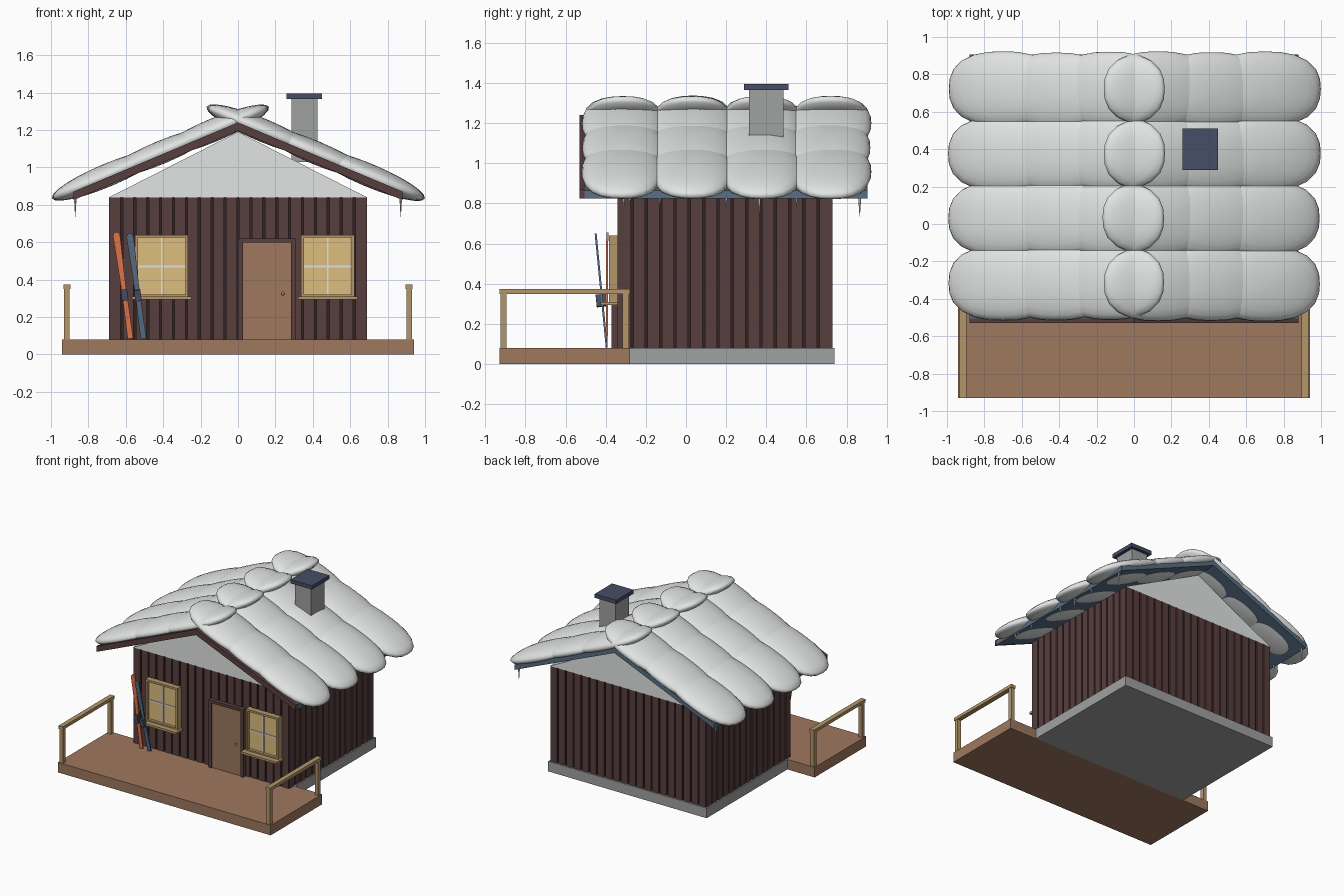
import bpy, bmesh, math, random
from mathutils import Matrix, Vector

random.seed(4)
cube = bpy.data.objects.get("Cube")
if cube:
    bpy.data.objects.remove(cube, do_unlink=True)


def material(name, *rgb):
    col = [((c / 255 + 0.055) / 1.055) ** 2.4 for c in rgb] + [1]
    m = bpy.data.materials.new(name)
    m.use_nodes = True
    m.diffuse_color = col
    m.node_tree.nodes["Principled BSDF"].inputs["Base Color"].default_value = col
    return m


snow = material("snow white", 226, 228, 228)
maroon = material("maroon boards", 88, 62, 62)
groove = material("dark maroon", 52, 34, 34)
deckwood = material("brown wood", 158, 120, 94)
tan = material("tan wood", 180, 150, 106)
glow = material("warm yellow", 220, 190, 126)
orange = material("orange", 222, 115, 70)
steel = material("steel blue", 88, 110, 132)
navy = material("navy", 70, 78, 102)
grey = material("stone grey", 160, 161, 161)


def finish(bm, name, mat, smooth=False):
    bmesh.ops.recalc_face_normals(bm, faces=bm.faces)
    me = bpy.data.meshes.new(name)
    bm.to_mesh(me)
    bm.free()
    me.materials.append(mat)
    for p in me.polygons:
        p.use_smooth = smooth
    ob = bpy.data.objects.new(name, me)
    bpy.context.scene.collection.objects.link(ob)
    return ob


def boxes(name, mat, *ranges):
    """One object from boxes given as x0, x1, y0, y1, z0, z1."""
    bm = bmesh.new()
    for x0, x1, y0, y1, z0, z1 in ranges:
        mid = Vector((x0 + x1, y0 + y1, z0 + z1)) / 2
        mat4 = Matrix.Translation(mid) @ Matrix.Diagonal((x1 - x0, y1 - y0, z1 - z0, 1))
        bmesh.ops.create_cube(bm, size=1, matrix=mat4)
    return finish(bm, name, mat)


def prism(name, mat, outline, y0, y1):
    """Extrude an x-z outline along y."""
    bm = bmesh.new()
    face = bm.faces.new([bm.verts.new((x, y0, z)) for x, z in outline])
    ext = bmesh.ops.extrude_face_region(bm, geom=[face])
    moved = [v for v in ext["geom"] if isinstance(v, bmesh.types.BMVert)]
    bmesh.ops.translate(bm, verts=moved, vec=(0, y1 - y0, 0))
    return finish(bm, name, mat)


# Base and deck
boxes("foundation", grey, (-0.70, 0.70, -0.28, 0.74, 0, 0.08))
boxes("deck", deckwood, (-0.94, 0.94, -0.93, -0.28, 0, 0.08))

# Walls: dark core with raised vertical boards
X, Y0, Y1, Z0, Z1 = 0.69, -0.34, 0.73, 0.08, 0.84
T = 0.012
boxes("wall_core", groove, (-X + T, X - T, Y0 + T, Y1 - T, Z0, Z1 - 0.002))


def board_spans(a, b, count):
    step = (b - a) / count
    return [(a + i * step + 0.006, a + (i + 1) * step - 0.006) for i in range(count)]


for name, y in (("front_boards", Y0), ("back_boards", Y1 - T)):
    boxes(name, maroon, *[(a, b, y, y + T, Z0, Z1) for a, b in board_spans(-X, X, 20)])
for name, x in (("left_boards", X - T), ("right_boards", -X)):
    boxes(name, maroon, *[(x, x + T, a, b, Z0, Z1) for a, b in board_spans(Y0, Y1, 15)])

# Gable and roof
prism("gable", snow, [(-X, Z1), (X, Z1), (0, 1.19)], Y0, Y1)
EAVE, SLOPE = 0.88, 0.42


def roof_outline(top, thick):
    low = top - SLOPE * EAVE
    return [(-EAVE, low), (0, top), (EAVE, low),
            (EAVE, low - thick), (0, top - thick), (-EAVE, low - thick)]


prism("roof_slab", steel, roof_outline(1.235, 0.04), -0.505, 0.905)
prism("front_bargeboard", maroon, roof_outline(1.24, 0.045), -0.53, -0.505)


# Snow pillows: rounded-square cushions along each slope
def pillow(name, loc, tilt, size):
    bm = bmesh.new()
    bmesh.ops.create_uvsphere(bm, u_segments=24, v_segments=12, radius=1)
    n = 2.5
    for v in bm.verts:
        r = math.hypot(v.co.x, v.co.y)
        if r > 1e-4:
            k = (abs(v.co.x / r) ** n + abs(v.co.y / r) ** n) ** (-1 / n)
            v.co.x *= k
            v.co.y *= k
    bm.transform(Matrix.Translation(loc) @ Matrix.Rotation(tilt, 4, "Y")
                 @ Matrix.Diagonal((*size, 1)))
    finish(bm, name, snow, True)


tilt = math.atan(SLOPE)
for side, label in ((1, "left"), (-1, "right")):
    for row in range(4):
        for step in range(3):
            x = 0.13 + 0.285 * step
            y = -0.315 + 0.345 * row + random.uniform(-0.005, 0.005)
            half = 0.32 + random.uniform(-0.006, 0.006)
            pillow(f"snow_{label}_{row}_{step}", (side * x, y, 1.255 - 0.424 * x),
                   side * tilt, (half, 0.2, 0.062))

# Icicles under the eaves
bm = bmesh.new()
for side in (1, -1):
    for y, length in ((-0.31, 0.06), (-0.28, 0.04), (-0.13, 0.04), (0.2, 0.06),
                      (0.365, 0.1), (0.55, 0.05), (0.865, 0.1)):
        at = Matrix.Translation((side * 0.87, y, 0.835 - length / 2))
        bmesh.ops.create_cone(bm, segments=6, radius1=0.001, radius2=0.008,
                              depth=length, cap_ends=True, matrix=at)
finish(bm, "icicles", snow)

# Chimney
boxes("chimney", grey, (0.285, 0.425, 0.315, 0.485, 1.03, 1.365))
boxes("chimney_cap", navy, (0.26, 0.45, 0.29, 0.51, 1.365, 1.395))

# Windows
for cx, label in ((-0.408, "right"), (0.48, "left")):
    a, b, c, d = cx - 0.142, cx + 0.142, 0.305, 0.64
    w = 0.016
    boxes(label + "_window_pane", glow, (a, b, -0.36, -0.335, c, d))
    boxes(label + "_window_frame", tan,
          (a, a + w, -0.383, -0.338, c, d), (b - w, b, -0.383, -0.338, c, d),
          (a + w, b - w, -0.383, -0.338, d - w, d),
          (a + w, b - w, -0.383, -0.338, c, c + w),
          (a - 0.017, b + 0.017, -0.425, -0.338, 0.293, 0.31))
    boxes(label + "_window_bars", snow,
          (cx - 0.005, cx + 0.005, -0.368, -0.358, c + w, d - w),
          (a + w, b - w, -0.366, -0.358, 0.465, 0.475))

# Door
boxes("door", deckwood, (0.026, 0.284, -0.362, -0.335, 0.08, 0.598))
boxes("door_frame", maroon, (0, 0.026, -0.372, -0.335, 0.08, 0.62),
      (0.284, 0.308, -0.372, -0.335, 0.08, 0.62),
      (0.026, 0.284, -0.372, -0.335, 0.598, 0.62))
bm = bmesh.new()
bmesh.ops.create_uvsphere(bm, u_segments=10, v_segments=6, radius=0.009,
                          matrix=Matrix.Translation((0.24, -0.37, 0.325)))
finish(bm, "door_knob", tan, True)

# Deck railings
for s, label in ((1, "left"), (-1, "right")):
    lo, hi = sorted((s * 0.9, s * 0.93))
    boxes(label + "_railing", tan, (lo, hi, -0.925, -0.893, 0.08, 0.35),
          (lo, hi, -0.317, -0.285, 0.08, 0.35),
          (lo - 0.004, hi + 0.004, -0.93, -0.28, 0.35, 0.375))


# Skis leaning by the wall: flat plate with a rounded tip
def ski(name, mat, bottom, top):
    foot, tip = Vector(bottom), Vector(top)
    length = (tip - foot).length
    arc = [(0.019 * math.cos(t), length - 0.025 + 0.025 * math.sin(t))
           for t in (math.pi * i / 8 for i in range(9))]
    outline = [(-0.015, 0), (0.015, 0), (0.013, length * 0.5)] + arc + [(-0.013, length * 0.5)]
    body = prism(name, mat, outline, -0.005, 0.005)
    bind = boxes(name + "_binding", navy, (-0.017, 0.017, -0.03, -0.005, 0.205, 0.265))
    up = (tip - foot).normalized()
    across = Vector((1, 0, 0))
    across = (across - up * across.dot(up)).normalized()
    frame = Matrix((across, up.cross(across), up)).transposed().to_4x4()
    for ob in (body, bind):
        ob.data.transform(Matrix.Translation(foot) @ frame)


ski("orange_ski", orange, (-0.575, -0.395, 0.085), (-0.652, -0.392, 0.655))
ski("blue_ski", steel, (-0.505, -0.395, 0.085), (-0.58, -0.45, 0.65))
